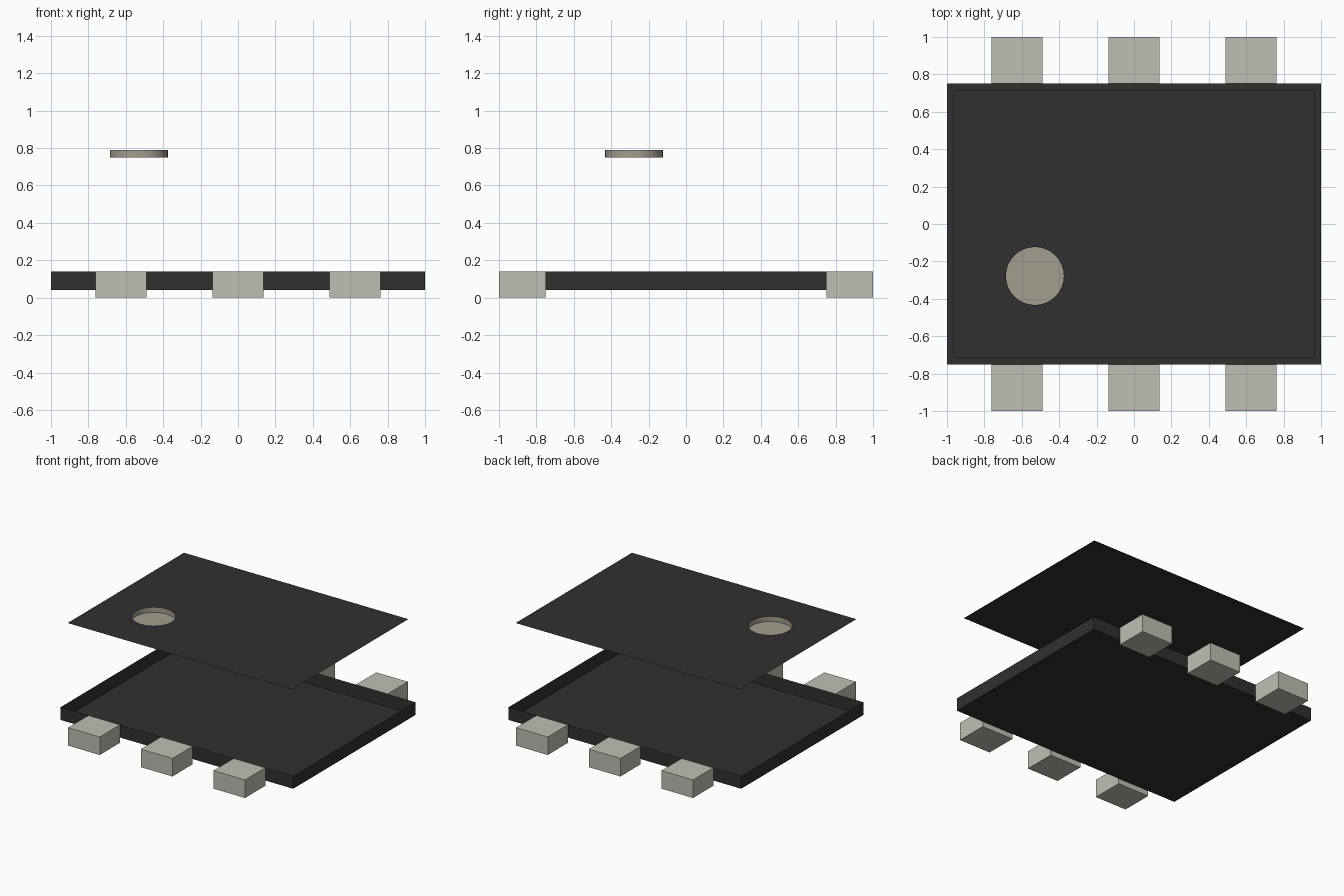
import bpy, bmesh, math
from mathutils import Matrix, Vector

cube = bpy.data.objects.get("Cube")
if cube:
    bpy.data.objects.remove(cube, do_unlink=True)


def material(name, rgb):
    m = bpy.data.materials.new(name)
    m.use_nodes = True
    m.diffuse_color = (*rgb, 1)
    bsdf = next(n for n in m.node_tree.nodes if n.type == 'BSDF_PRINCIPLED')
    bsdf.inputs["Base Color"].default_value = (*rgb, 1)
    bsdf.inputs["Roughness"].default_value = 0.8
    return m


CHARCOAL = material("charcoal plastic", (0.03, 0.03, 0.03))
SILVER = material("tinned metal", (0.52, 0.52, 0.46))
TAUPE = material("taupe marker", (0.36, 0.34, 0.27))


def finish(bm, name, mat):
    mesh = bpy.data.meshes.new(name)
    bm.to_mesh(mesh)
    bm.free()
    mesh.materials.append(mat)
    obj = bpy.data.objects.new(name, mesh)
    bpy.context.collection.objects.link(obj)
    return obj


def box(low, high):
    low, high = Vector(low), Vector(high)
    bm = bmesh.new()
    place = Matrix.Translation((low + high) / 2) @ Matrix.Diagonal((*(high - low), 1))
    bmesh.ops.create_cube(bm, size=1, matrix=place)
    return bm


def ring(bm, points):
    verts = [bm.verts.new(p) for p in points]
    return [bm.edges.new((verts[i - 1], v)) for i, v in enumerate(verts)]


# Thin-walled body, open at the top
bm = box((-1, -0.75, 0.04), (1, 0.75, 0.14))
lid = [f for f in bm.faces if f.normal.z > 0.9]
bmesh.ops.delete(bm, geom=lid, context='FACES_ONLY')
finish(bm, "body_tray", CHARCOAL)

# Three contact pads along the front and the back
for side, label in ((-1, "front"), (1, "back")):
    for i in range(3):
        x = (i - 1) * 0.625
        y0, y1 = sorted((side * 0.751, side))
        pad = box((x - 0.136, y0, 0), (x + 0.136, y1, 0.14))
        finish(pad, f"{label}_pad_{i + 1}", SILVER)

# Floating cover sheet with a round hole
TOP, DEPTH, RADIUS, SIDES = 0.79, 0.04, 0.155, 32
CENTRE = Vector((-0.53, -0.278, TOP))
circle = [CENTRE + RADIUS * Vector((math.cos(a), math.sin(a), 0))
          for a in (2 * math.pi * i / SIDES for i in range(SIDES))]
bm = bmesh.new()
edges = ring(bm, [(x * 0.965, y * 0.715, TOP)
                  for x, y in ((-1, -1), (1, -1), (1, 1), (-1, 1))])
edges += ring(bm, circle)
bmesh.ops.triangle_fill(bm, edges=edges, use_beauty=True, normal=(0, 0, 1))
finish(bm, "cover_sheet", CHARCOAL)

# Shallow round dimple hanging below the hole, open at the top
bm = bmesh.new()
rim = ring(bm, circle)
wall = bmesh.ops.extrude_edge_only(bm, edges=rim)["geom"]
lower = [v for v in wall if isinstance(v, bmesh.types.BMVert)]
bmesh.ops.translate(bm, verts=lower, vec=(0, 0, -DEPTH))
bmesh.ops.contextual_create(bm, geom=[e for e in wall if isinstance(e, bmesh.types.BMEdge)
                                      and all(v in lower for v in e.verts)])
bmesh.ops.recalc_face_normals(bm, faces=bm.faces)
dimple = finish(bm, "marker_dimple", TAUPE)
bpy.ops.object.select_all(action='DESELECT')
dimple.select_set(True)
bpy.context.view_layer.objects.active = dimple
bpy.ops.object.shade_smooth_by_angle(angle=math.radians(35))
